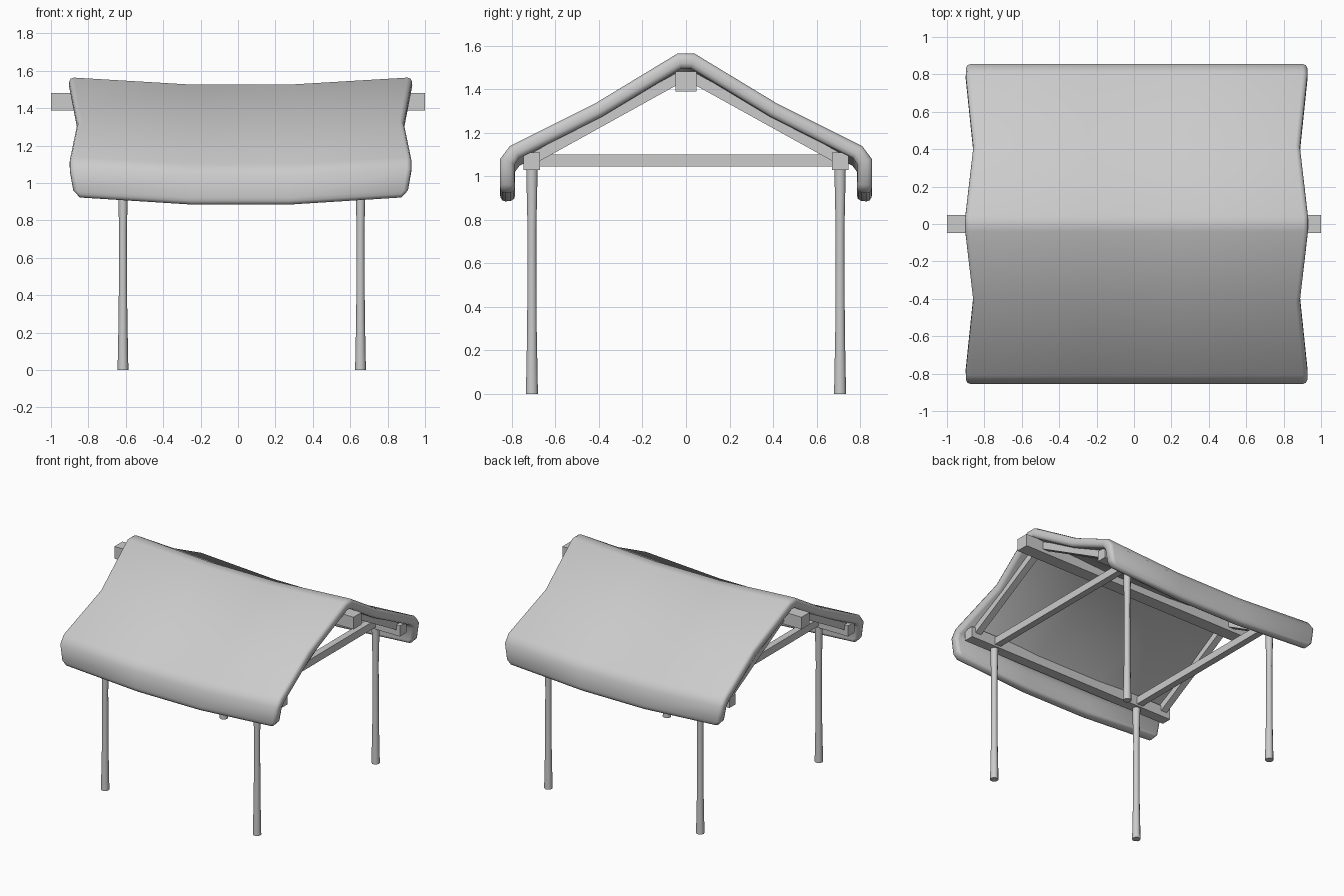
import bpy, bmesh, math
from mathutils import Vector

old = bpy.data.objects.get("Cube")
if old:
    bpy.data.objects.remove(old, do_unlink=True)

grey = bpy.data.materials.new("plain grey")
grey.use_nodes = True
grey.diffuse_color = (0.6, 0.6, 0.6, 1)
grey.node_tree.nodes["Principled BSDF"].inputs["Base Color"].default_value = (0.6, 0.6, 0.6, 1)


def finish(name, bm, smooth=False):
    bmesh.ops.recalc_face_normals(bm, faces=bm.faces)
    mesh = bpy.data.meshes.new(name)
    bm.to_mesh(mesh)
    bm.free()
    mesh.materials.append(grey)
    for p in mesh.polygons:
        p.use_smooth = smooth
    ob = bpy.data.objects.new(name, mesh)
    bpy.context.scene.collection.objects.link(ob)
    return ob


def beam(name, start, end, width, height):
    """Square timber running from start to end."""
    a, b = Vector(start), Vector(end)
    bm = bmesh.new()
    bmesh.ops.create_cube(bm, size=1)
    along = (b - a).normalized()
    side = Vector((0, 0, 1)).cross(along).normalized()
    up = along.cross(side)
    for v in bm.verts:
        c = v.co.copy()
        v.co = (a + b) / 2 + along * c.x * (b - a).length + side * c.y * width + up * c.z * height
    return finish(name, bm)


def post(name, x, y):
    """Round post, waisted in the middle."""
    bm = bmesh.new()
    rings = []
    for z, r in ((0, 0.029), (0.3, 0.023), (0.75, 0.021), (1.05, 0.028)):
        rings.append([bm.verts.new((x + r * math.cos(i * math.tau / 10),
                                    y + r * math.sin(i * math.tau / 10), z)) for i in range(10)])
    for lo, hi in zip(rings, rings[1:]):
        for i in range(10):
            j = (i + 1) % 10
            bm.faces.new((lo[i], lo[j], hi[j], hi[i]))
    bm.faces.new(rings[0])
    bm.faces.new(rings[-1])
    ob = finish(name, bm)
    bpy.ops.object.select_all(action="DESELECT")
    ob.select_set(True)
    bpy.context.view_layer.objects.active = ob
    bpy.ops.object.shade_smooth_by_angle(angle=math.radians(50))


# Roof sheet: half profile of y, z and half length, mirrored over the ridge
half = [(0.04, 1.565, 0.915), (0.42, 1.335, 0.872), (0.81, 1.14, 0.912),
        (0.855, 1.08, 0.912), (0.855, 0.96, 0.895), (0.85, 0.92, 0.86)]
profile = [(-y, z, w) for y, z, w in reversed(half)] + half
columns = ((-1, 0), (-0.3, 0.038), (0.3, 0.038), (1, 0))
bm = bmesh.new()
rows = [[bm.verts.new((0.014 + w * t, y, z - sag)) for t, sag in columns] for y, z, w in profile]
for a, b in zip(rows, rows[1:]):
    for i in range(len(columns) - 1):
        bm.faces.new((a[i], a[i + 1], b[i + 1], b[i]))
roof = finish("roof", bm, smooth=True)
if sum(p.normal.z for p in roof.data.polygons) < 0:
    roof.data.flip_normals()
thick = roof.modifiers.new("thickness", "SOLIDIFY")
thick.thickness = 0.068
thick.offset = -1
thick.use_even_offset = True
edge = roof.modifiers.new("rounded rim", "BEVEL")
edge.width = 0.022
edge.segments = 2
edge.limit_method = "ANGLE"
edge.angle_limit = math.radians(55)

# Timber frame
beam("ridge_beam", (-1, 0, 1.435), (1, 0, 1.435), 0.096, 0.092)
post_x = {"right": -0.615, "left": 0.655}
rafter_x = {"right": -0.83, "left": 0.83}
for face, s in (("front", -1), ("back", 1)):
    beam(face + "_eave_beam", (-0.885, s * 0.708, 1.07), (0.885, s * 0.708, 1.07), 0.076, 0.08)
    for side, x in post_x.items():
        post(f"{face}_{side}_post", x, s * 0.708)
    for side, x in rafter_x.items():
        beam(f"{face}_{side}_rafter", (x, s * 0.02, 1.46), (x, s * 0.71, 1.078), 0.05, 0.05)
for side, x in post_x.items():
    beam(side + "_tie_beam", (x, -0.7, 1.072), (x, 0.7, 1.072), 0.05, 0.055)
